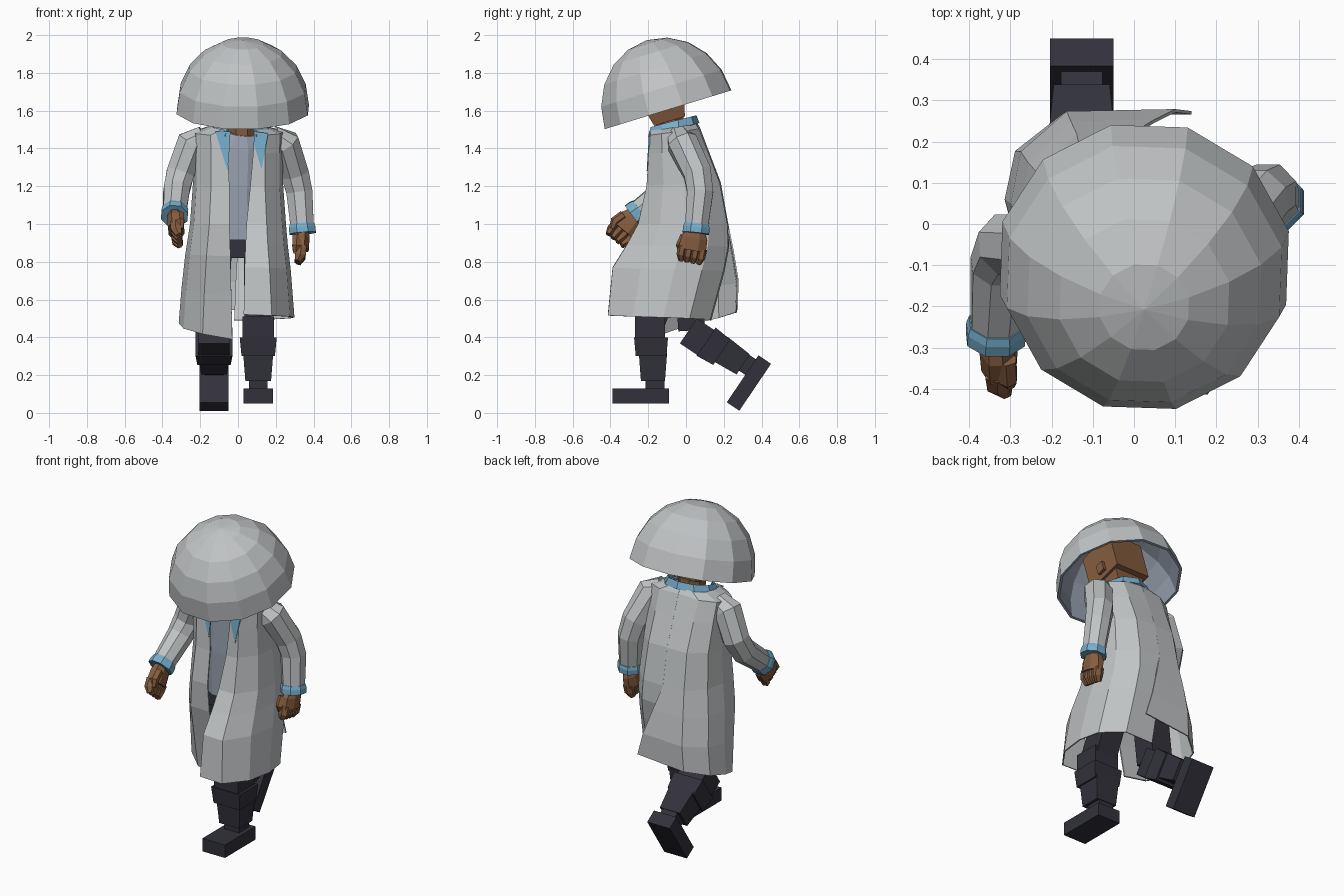
import bpy, bmesh, math
from mathutils import Vector, Matrix

if "Cube" in bpy.data.objects:
    bpy.data.objects.remove(bpy.data.objects["Cube"])


def material(name, rgb):
    m = bpy.data.materials.new(name)
    m.diffuse_color = (*rgb, 1)
    m.use_nodes = True
    m.node_tree.nodes["Principled BSDF"].inputs["Base Color"].default_value = m.diffuse_color
    return m


GREY = material("light grey cloth", (0.53, 0.55, 0.56))
SLATE = material("slate cloth", (0.31, 0.35, 0.42))
BLUE = material("blue trim", (0.18, 0.42, 0.60))
SKIN = material("brown skin", (0.24, 0.11, 0.05))
DARK = material("dark trousers", (0.032, 0.031, 0.043))


def loft(name, rings, mat, closed=True, caps=True, solid=0, mat2=None, split=0):
    """Skin a list of equal-length point rings."""
    bm = bmesh.new()
    vs = [[bm.verts.new(p) for p in r] for r in rings]
    n = len(vs[0])
    for k, (a, b) in enumerate(zip(vs, vs[1:])):
        for i in range(n if closed else n - 1):
            j = (i + 1) % n
            f = bm.faces.new((a[i], a[j], b[j], b[i]))
            if mat2 and k >= split:
                f.material_index = 1
    if caps:
        bm.faces.new(vs[0])
        bm.faces.new(vs[-1])
    bmesh.ops.remove_doubles(bm, verts=bm.verts, dist=0.0005)
    bmesh.ops.recalc_face_normals(bm, faces=bm.faces)
    me = bpy.data.meshes.new(name)
    bm.to_mesh(me)
    bm.free()
    me.materials.append(mat)
    if mat2:
        me.materials.append(mat2)
    ob = bpy.data.objects.new(name, me)
    bpy.context.collection.objects.link(ob)
    if solid:
        mod = ob.modifiers.new("thickness", "SOLIDIFY")
        mod.thickness, mod.offset = solid, 0
    return ob


def tube(name, path, radii, mat, sides=8):
    """Sweep an ellipse (rx, ry) along a path."""
    pts = [Vector(p) for p in path]
    rings = []
    for i, p in enumerate(pts):
        d = (pts[min(i + 1, len(pts) - 1)] - pts[max(i - 1, 0)]).normalized()
        v = Vector((0, 1, 0))
        v = (v - d * v.dot(d)).normalized()
        u = v.cross(d)
        rx, ry = radii[i] if isinstance(radii[i], tuple) else (radii[i], radii[i])
        ang = [2 * math.pi * (k + 0.5) / sides for k in range(sides)]
        rings.append([p + u * rx * math.cos(a) + v * ry * math.sin(a) for a in ang])
    return loft(name, rings, mat)


def block(name, x, y, z, mat, matrix=Matrix(), taper=1.0):
    """Box from ranges; taper scales the bottom."""
    cx, cy = sum(x) / 2, sum(y) / 2
    rings = []
    for zz, s in ((z[0], taper), (z[1], 1)):
        rings.append([matrix @ Vector((cx + (a - cx) * s, cy + (b - cy) * s, zz))
                      for a, b in ((x[0], y[0]), (x[1], y[0]), (x[1], y[1]), (x[0], y[1]))])
    return loft(name, rings, mat)


# Hat: twelve-sided dome with a slate lining, tipped forward
TILT = Matrix.Translation((0.025, -0.095, 1.605)) @ Matrix.Rotation(math.radians(17), 4, "X")


def dome_ring(deg, r, h):
    e = math.radians(deg)
    return [TILT @ Vector((r * math.cos(e) * math.cos(a), r * math.cos(e) * math.sin(a), h * math.sin(e)))
            for a in [math.radians(30 * k + 13) for k in range(12)]]


outer = [dome_ring(d, 0.36, 0.385) for d in (90, 72, 54, 36, 18, 0)]
inner = [dome_ring(d, 0.345, 0.37) for d in (0, 18, 36, 54, 72, 90)]
loft("hat", outer + inner, GREY, caps=False, mat2=SLATE, split=5)

# Head, jaw, ears and neck
block("head", (-0.115, 0.115), (-0.12, 0.12), (0.0, 0.24), SKIN, TILT)
block("jaw", (-0.10, 0.10), (-0.11, 0.09), (-0.06, 0.0), SKIN, TILT, 0.85)
for s in (-1, 1):
    block("ear", sorted((s * 0.11, s * 0.135)), (-0.02, 0.03), (0.03, 0.09), SKIN, TILT)
tube("neck", [(0.02, -0.08, 1.42), (0.02, -0.09, 1.6)], [0.08, 0.08], SKIN)

# Shirt and hips
tube("shirt", [(0, 0.0, 0.93), (0, -0.02, 1.2), (0.01, -0.04, 1.42), (0.02, -0.07, 1.5)],
     [(0.19, 0.19), (0.19, 0.17), (0.18, 0.14), (0.11, 0.10)], SLATE, 12)
block("hips", (-0.17, 0.17), (-0.13, 0.12), (0.82, 0.97), DARK)


# Coat: two half shells open at the front and split at the back
def coat_ring(s, zf, zb, xf, yf, xs, ym, yb, xb):
    pts = [(xf, yf), (0.6 * xs, yf), (0.92 * xs, yf * 0.55 + ym * 0.45), (xs, ym),
           (0.92 * xs, yb * 0.55 + ym * 0.45), (0.55 * xs, yb - 0.005), (xb, yb)]
    return [Vector((s * x, y, zf + (zb - zf) * i / 6)) for i, (x, y) in enumerate(pts)]


# front z, back z, front x, front y, side x, side y, back y, back x
TOP_ROWS = [(1.49, 1.54, 0.09, -0.18, 0.14, -0.07, 0.05, 0),
            (1.46, 1.51, 0.085, -0.19, 0.24, -0.05, 0.07, 0),
            (1.37, 1.39, 0.08, -0.195, 0.235, -0.04, 0.115, 0),
            (1.20, 1.22, 0.065, -0.205, 0.235, -0.01, 0.18, 0)]
FRONT_ROWS = [(1.00, 1.00, 0.045, -0.25, 0.25, 0.0, 0.22, 0),
              (0.89, 0.88, 0.04, -0.31, 0.26, -0.02, 0.225, 0),
              (0.77, 0.75, 0.035, -0.385, 0.275, -0.06, 0.20, -0.01),
              (0.52, 0.49, 0.03, -0.41, 0.295, -0.12, 0.13, -0.02)]
BACK_ROWS = [(1.00, 1.00, 0.045, -0.23, 0.25, 0.0, 0.22, 0),
             (0.83, 0.85, 0.04, -0.22, 0.275, 0.02, 0.25, -0.05),
             (0.62, 0.70, 0.035, -0.17, 0.295, 0.05, 0.275, -0.10),
             (0.39, 0.56, 0.03, -0.12, 0.31, 0.06, 0.27, -0.14)]
left_top = [(a, b, max(0.045, c - 0.025), *rest) for a, b, c, *rest in TOP_ROWS]
loft("coat_forward_half", [coat_ring(1, *r) for r in TOP_ROWS + FRONT_ROWS],
     GREY, closed=False, caps=False, solid=0.008)
loft("coat_trailing_half", [coat_ring(-1, *r) for r in left_top + BACK_ROWS],
     GREY, closed=False, caps=False, solid=0.008)


# Collar band, open at the front, and lapels
def collar_ring(rx, ry, z):
    ring = []
    for k in range(9):
        a = math.radians(-60 + 300 * k / 8)
        y = -0.075 + ry * math.sin(a)
        ring.append(Vector((0.015 + rx * math.cos(a), y, z + 0.27 * (y + 0.075))))
    return ring


loft("collar", [collar_ring(0.16, 0.14, 1.495), collar_ring(0.135, 0.125, 1.54)],
     BLUE, closed=False, caps=False, solid=0.012)
for name, pts in (("lapel_right", ((0.085, 1.49), (0.16, 1.48), (0.125, 1.29), (0.085, 1.42))),
                  ("lapel_left", ((-0.04, 1.49), (-0.12, 1.49), (-0.055, 1.28), (-0.045, 1.40)))):
    loft(name, [[(x, y - 0.06 * (1.5 - z), z) for x, z in pts] for y in (-0.195, -0.187)], BLUE)

# Arms: sleeve, cuff, palm, fingers and thumb
ARMS = {
    "right": ([(0.18, -0.04, 1.46), (0.245, -0.02, 1.43), (0.30, 0.06, 1.27),
               (0.325, 0.075, 1.17), (0.34, 0.055, 0.98)], (0.328, 0.02, 0.80), -1),
    "left": ([(-0.18, -0.06, 1.46), (-0.245, -0.055, 1.43), (-0.305, -0.05, 1.27),
              (-0.325, -0.10, 1.18), (-0.335, -0.255, 1.06)], (-0.322, -0.375, 0.915), 1),
}
for side, (path, tip, inward) in ARMS.items():
    tube(side + "_sleeve", path, [0.065, 0.085, 0.08, 0.075, 0.066], GREY)
    end, tip = Vector(path[-1]), Vector(tip)
    d = (end - Vector(path[-2])).normalized()
    tube(side + "_cuff", [end - d * 0.02, end, end + d * 0.03],
         [0.07, 0.076, 0.076], BLUE)
    h = tip - end
    d = h.normalized()
    v = Vector((0, 1, 0))
    v = (v - d * v.dot(d)).normalized()
    tube(side + "_palm", [end, end + h * 0.3, end + h * 0.65],
         [(0.035, 0.045), (0.046, 0.075), (0.046, 0.08)], SKIN)
    for k in range(4):
        o = v * (k - 1.5) * 0.036
        start = end + h * 0.58 + o
        bend = Vector((inward * 0.012, 0, 0))
        tube(f"{side}_finger", [start, start + h * 0.25, tip + o * 0.85 + bend],
             [(0.034, 0.024), (0.032, 0.023), (0.02, 0.016)], SKIN, 6)
    base = end + h * 0.3 - v * 0.05 + Vector((inward * 0.025, 0, 0))
    tube(side + "_thumb", [base, base + h * 0.3 - v * 0.015, base + h * 0.5],
         [0.026, 0.025, 0.015], SKIN, 6)


# Legs: one boot and shin, reused for the bent trailing leg
def lower_leg(side, m):
    block(side + "_foot", (-0.077, 0.077), (-0.39, -0.09), (0.05, 0.13), DARK, m)
    block(side + "_ankle", (-0.05, 0.05), (-0.215, -0.115), (0.12, 0.19), DARK, m)
    block(side + "_shin", (-0.08, 0.08), (-0.25, -0.10), (0.17, 0.32), DARK, m, 0.85)
    block(side + "_knee_cuff", (-0.098, 0.098), (-0.275, -0.095), (0.30, 0.40), DARK, m, 0.9)
    block(side + "_knee", (-0.083, 0.083), (-0.27, -0.11), (0.39, 0.51), DARK, m)


lower_leg("right", Matrix.Translation((0.107, 0, 0)))
lower_leg("left", Matrix.Translation((-0.127, 0.45, 0.26))
          @ Matrix.Rotation(math.radians(56), 4, "X") @ Matrix.Translation((0, 0.09, -0.05)))
tube("right_thigh", [(0.107, -0.19, 0.46), (0.1, 0, 0.92)], [0.10, 0.10], DARK, 4)
tube("left_thigh", [(-0.127, 0.03, 0.44), (-0.1, 0, 0.92)], [0.10, 0.10], DARK, 4)
